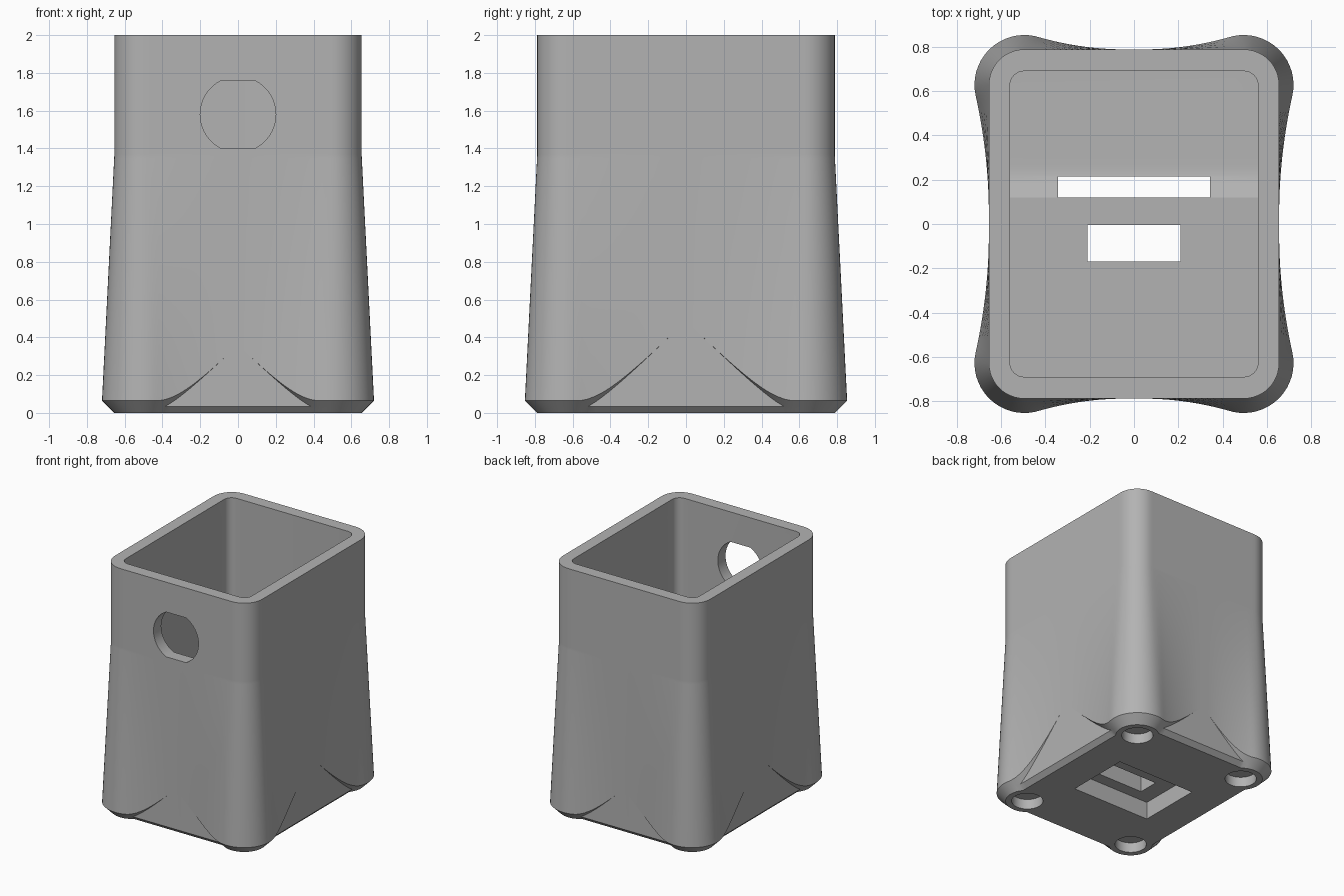
import bpy, bmesh, math
from math import hypot, sqrt, sin, cos, pi

if "Cube" in bpy.data.objects:
    bpy.data.objects.remove(bpy.data.objects["Cube"], do_unlink=True)

grey = bpy.data.materials.new("plain_grey")
grey.use_nodes = True
COLOUR = (0.45, 0.45, 0.45, 1)
grey.diffuse_color = COLOUR
grey.node_tree.nodes["Principled BSDF"].inputs["Base Color"].default_value = COLOUR

# Corner centre, corner radius, flared radius, bevel, top of the flare
CX, CY, R, FLARE, BEVEL, FLARE_TOP = 0.495, 0.628, 0.16, 0.225, 0.035, 1.36


def finish(name, bm):
    bmesh.ops.recalc_face_normals(bm, faces=bm.faces)
    mesh = bpy.data.meshes.new(name)
    bm.to_mesh(mesh)
    bm.free()
    obj = bpy.data.objects.new(name, mesh)
    bpy.context.collection.objects.link(obj)
    mesh.materials.append(grey)
    return obj


def loft(name, rings):
    """Closed solid through a stack of equal rings."""
    bm = bmesh.new()
    loops = [[bm.verts.new(p) for p in ring] for ring in rings]
    n = len(loops[0])
    for low, high in zip(loops, loops[1:]):
        for i in range(n):
            j = (i + 1) % n
            bm.faces.new((low[i], low[j], high[j], high[i]))
    bm.faces.new(loops[0][::-1])
    bm.faces.new(loops[-1])
    bmesh.ops.remove_doubles(bm, verts=bm.verts, dist=1e-5)
    return finish(name, bm)


def prism(name, outline, low, high, axis="z"):
    place = {"z": lambda a, b, h: (a, b, h),
             "y": lambda a, b, h: (a, h, b),
             "x": lambda a, b, h: (h, a, b)}[axis]
    return loft(name, [[place(a, b, h) for a, b in outline] for h in (low, high)])


def box(name, x, y0, y1, z0, z1):
    return prism(name, [(-x, y0), (x, y0), (x, y1), (-x, y1)], z0, z1)


def circle(x, y, r, n=40):
    return [(x + r * cos(2 * pi * i / n), y + r * sin(2 * pi * i / n)) for i in range(n)]


def cut(target, cutter):
    mod = target.modifiers.new("cut", "BOOLEAN")
    mod.operation, mod.solver, mod.object = "DIFFERENCE", "EXACT", cutter
    bpy.context.view_layer.objects.active = target
    bpy.ops.object.modifier_apply(modifier=mod.name)
    bpy.data.objects.remove(cutter, do_unlink=True)


def column(x, y, nx, ny, along, half):
    """Points up the outer wall; along is the distance from the corner centre."""
    start = 0.07 if half == CX else 0.055
    if along <= start:
        lip = sqrt(FLARE ** 2 - along ** 2) - R
    else:
        fade = max(0, (half - 0.04 - along) / (half - 0.04 - start))
        lip = (sqrt(FLARE ** 2 - start ** 2) - R) * fade ** 2
    lip_z = hypot(along, R + lip) - R
    if along <= 0.1:
        # conical foot
        foot = sqrt(R * R - along * along) - R
        lower = [(foot + (lip - foot) * t, lip_z * t) for t in (0, 0.3, 0.6)]
    else:
        # flat panel between the feet
        lower = [(-BEVEL, 0), (0, BEVEL), (0, max(BEVEL, hypot(along, R) - R))]
    upper = [(lip * (1 - t), lip_z + (FLARE_TOP - lip_z) * t)
             for t in (0, 0.02, 0.25, 0.5, 0.75, 0.99, 1)]
    stack = lower + upper + [(0, FLARE_TOP + 0.01), (0, 2)]
    return [(x + nx * o, y + ny * o, z) for o, z in stack]


# One quarter of the wall, then mirrored around
def spacing(half):
    return [0.025, 0.05, 0.075, 0.1, 0.112] + [0.112 + (half - 0.112) * i / 14 for i in range(1, 15)]


quarter = [column(CX - a, CY + R, 0, 1, a, CX) for a in reversed(spacing(CX))]
for i in range(13):
    a = pi / 2 * (1 - i / 12)
    quarter.append(column(CX + R * cos(a), CY + R * sin(a), cos(a), sin(a), 0, CX))
quarter += [column(CX + R, CY - a, 1, 0, a, CY) for a in spacing(CY)]


def mirrored(sx, sy):
    return [[(x * sx, y * sy, z) for x, y, z in col] for col in quarter]


columns = (quarter[:-1] + mirrored(1, -1)[::-1][:-1]
           + mirrored(-1, -1)[:-1] + mirrored(-1, 1)[::-1][:-1])
body = loft("cup_body", list(zip(*columns)))

# Cavity with a raised front floor and a ramp
rounded = []
for k, (sx, sy) in enumerate([(1, 1), (-1, 1), (-1, -1), (1, -1)]):
    for i in range(9):
        a = pi / 2 * (k + i / 8)
        rounded.append((sx * 0.495 + 0.065 * cos(a), sy * 0.625 + 0.065 * sin(a)))
cavity = prism("cavity", rounded, 0.22, 2.1)
ramp = [(-1, 0.1), (0.3, 0.1), (0.3, 0.219), (0.25, 0.221), (0.22, 0.224),
        (0.18, 0.236), (0.12, 0.27), (-1, 0.27)]
cut(cavity, prism("floor_step", ramp, -1, 1, "x"))
cut(body, cavity)

# Side hole with flat top and bottom
hole = [(x, 1.58 + max(-0.18, min(0.18, z))) for x, z in circle(0, 0, 0.2, 64)
        if abs(z) < 0.19]
c = sqrt(0.2 ** 2 - 0.18 ** 2)
hole = [(x, z) for x, z in hole if abs(z - 1.58) < 0.1799]
hole += [(sx * c, 1.58 + sz * 0.18) for sx in (1, -1) for sz in (1, -1)]
hole.sort(key=lambda p: math.atan2(p[1] - 1.58, p[0]))
cut(body, prism("side_hole", hole, -1, -0.6, "y"))

# Underside recess and the two slots through the floor
cut(body, box("recess", 0.345, -0.265, 0.25, -0.1, 0.14))
cut(body, box("rear_slot", 0.344, 0.12, 0.215, 0.05, 0.5))
cut(body, box("front_slot", 0.21, -0.17, -0.005, 0.05, 0.5))

# Round pockets under the feet
for sx in (1, -1):
    for sy in (1, -1):
        cut(body, prism("pocket", circle(sx * CX, sy * CY, 0.115), -0.1, 0.08))

bpy.ops.object.select_all(action="DESELECT")
body.select_set(True)
bpy.context.view_layer.objects.active = body
bpy.ops.object.shade_smooth_by_angle(angle=math.radians(25))
